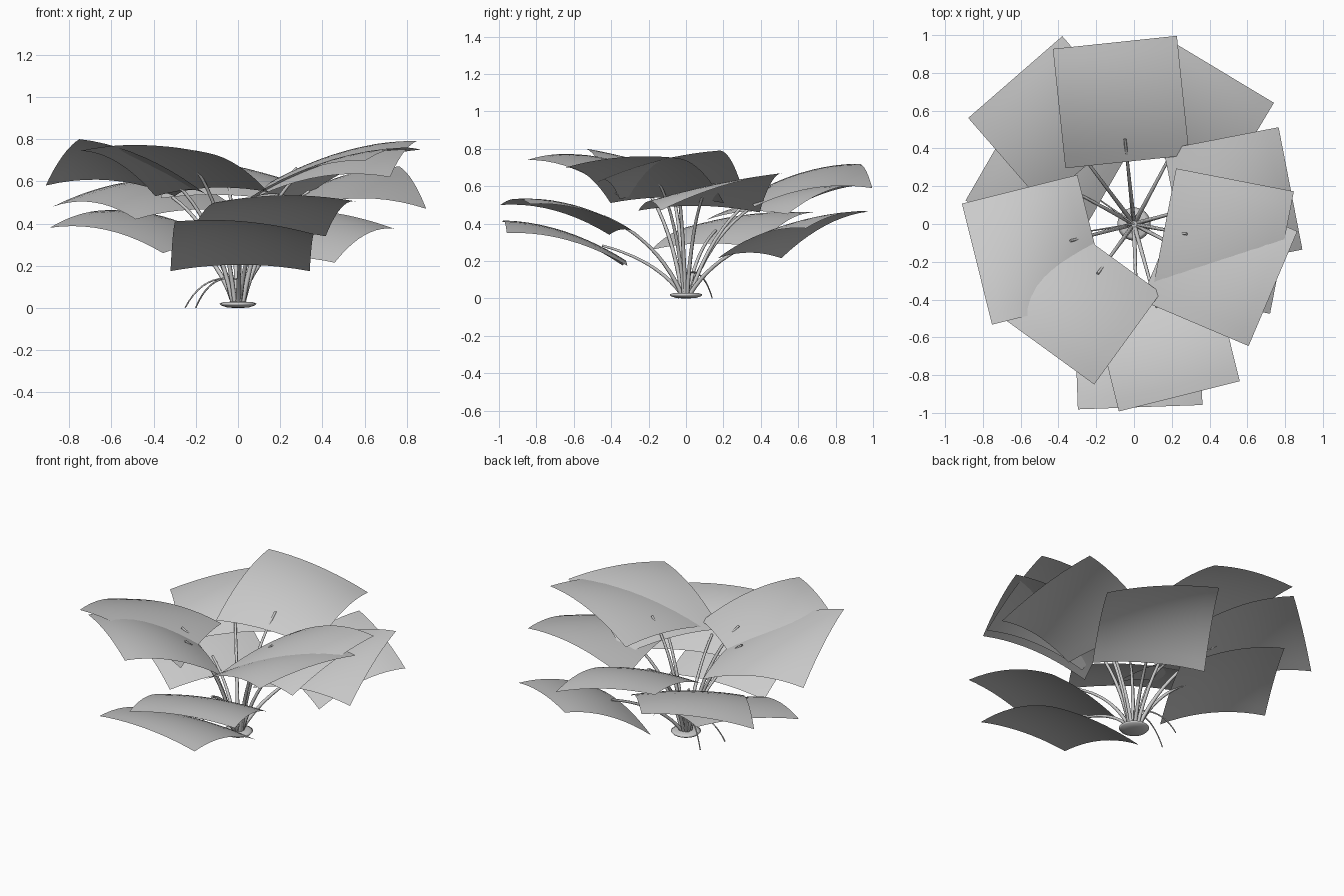
import bpy
import bmesh
from math import cos, sin, radians
from mathutils import Vector

if "Cube" in bpy.data.objects:
    bpy.data.objects.remove(bpy.data.objects["Cube"], do_unlink=True)

# One plain grey for the whole plant
grey = bpy.data.materials.new("plain_grey")
grey.use_nodes = True
grey.diffuse_color = (0.6, 0.6, 0.6, 1)
grey.node_tree.nodes["Principled BSDF"].inputs["Base Color"].default_value = (0.6, 0.6, 0.6, 1)

LEAF_WIDTH = 0.66
ARCH_ALONG = 0.05
ARCH_ACROSS = 0.03
LEAF_STEPS = 10
STEM_FOOT = Vector((0, 0, 0.025))


def add_mesh_object(name, bm):
    """Turn a bmesh into a smooth shaded object."""
    for face in bm.faces:
        face.smooth = True
    mesh = bpy.data.meshes.new(name)
    bm.to_mesh(mesh)
    bm.free()
    mesh.materials.append(grey)
    obj = bpy.data.objects.new(name, mesh)
    bpy.context.collection.objects.link(obj)
    return obj


def leaf_surface(azimuth, base_x, base_y, length, tip_left, tip_right, base_left, base_right):
    """Return a function giving the arched leaf surface at (along, across)."""
    angle = radians(azimuth)
    forward = Vector((cos(angle), sin(angle), 0))
    left = Vector((-sin(angle), cos(angle), 0))
    base = Vector((base_x, base_y, 0))

    def point(along, across):
        base_height = base_right + (base_left - base_right) * across
        tip_height = tip_right + (tip_left - tip_right) * across
        height = base_height + (tip_height - base_height) * along
        height += 4 * ARCH_ALONG * along * (1 - along)
        height += 4 * ARCH_ACROSS * across * (1 - across)
        spot = base + forward * length * along + left * LEAF_WIDTH * (across - 0.5)
        spot.z = height
        return spot

    return point


def add_leaf(name, surface):
    """A single sheet, arched along and across."""
    bm = bmesh.new()
    steps = [i / LEAF_STEPS for i in range(LEAF_STEPS + 1)]
    rows = [[bm.verts.new(surface(u, v)) for v in steps] for u in steps]
    for near, far in zip(rows, rows[1:]):
        for i in range(LEAF_STEPS):
            bm.faces.new((near[i], far[i], far[i + 1], near[i + 1]))
    return add_mesh_object(name, bm)


def add_stem(name, start, bend, end, thickness, end_scale):
    """A round tapering stem following a quadratic arc."""
    curve = bpy.data.curves.new(name, "CURVE")
    curve.dimensions = "3D"
    curve.bevel_depth = thickness
    curve.bevel_resolution = 1
    curve.resolution_u = 10
    curve.use_fill_caps = True
    spline = curve.splines.new("BEZIER")
    spline.bezier_points.add(1)
    first, last = spline.bezier_points
    for knot, spot in ((first, start), (last, end)):
        knot.handle_left_type = knot.handle_right_type = "FREE"
        knot.co = knot.handle_left = knot.handle_right = spot
    first.handle_right = start.lerp(bend, 2 / 3)
    last.handle_left = end.lerp(bend, 2 / 3)
    last.radius = end_scale
    curve.materials.append(grey)
    obj = bpy.data.objects.new(name, curve)
    bpy.context.collection.objects.link(obj)
    return obj


# Leaves: azimuth, base middle x and y, length, tip heights, base heights (left, right)
leaves = {
    "back_leaf": (96, -0.035, 0.33, 0.635, 0.72, 0.59, 0.52, 0.49),
    "upper_left_leaf": (-11, 0.16, -0.03, 0.635, 0.79, 0.62, 0.61, 0.53),
    "upper_right_leaf": (194, -0.22, -0.06, 0.63, 0.8, 0.58, 0.53, 0.53),
    "front_right_leaf": (234, -0.125, -0.17, 0.6, 0.74, 0.745, 0.55, 0.53),
    "left_leaf": (11, 0.22, 0.07, 0.62, 0.67, 0.47, 0.46, 0.47),
    "front_left_leaf": (-23, 0.165, -0.1, 0.62, 0.75, 0.7, 0.51, 0.51),
    "back_right_leaf": (131, -0.235, 0.325, 0.6, 0.48, 0.61, 0.42, 0.45),
    "low_back_left_leaf": (59, 0.175, 0.34, 0.55, 0.465, 0.375, 0.215, 0.215),
    "low_right_leaf": (150, -0.19, 0.1, 0.62, 0.38, 0.46, 0.26, 0.27),
    "lowest_front_leaf": (272, 0.01, -0.325, 0.645, 0.35, 0.41, 0.175, 0.175),
    "low_front_leaf": (-76, 0.095, -0.33, 0.6, 0.505, 0.5, 0.34, 0.34),
}
for name, values in leaves.items():
    surface = leaf_surface(*values)
    add_leaf(name, surface)
    # Each stem just pierces its leaf near the base
    end = surface(0.19, 0.5) + Vector((0, 0, 0.008))
    outward = Vector((end.x, end.y, 0))
    start = STEM_FOOT + outward.normalized() * 0.025
    bend = outward * 0.35 + Vector((0, 0, end.z * 0.72))
    add_stem(name.replace("leaf", "stem"), start, bend, end, 0.012, 0.6)

# Thin sprouts arching down to the ground
for name, x, y in (("back_sprout", -0.2, 0.14), ("side_sprout", -0.25, -0.04)):
    add_stem(name, STEM_FOOT + Vector((0, 0, 0.11)),
             Vector((x * 0.65, y * 0.65, 0.17)), Vector((x, y, 0.002)), 0.005, 0.7)
add_stem("sprout_stalk", STEM_FOOT, Vector((0, 0, 0.08)), Vector((0, 0, 0.14)), 0.006, 0.8)

# Lens shaped foot, faces turned inward
bm = bmesh.new()
profile = [(0, 0), (0.05, 0.002), (0.08, 0.012), (0.088, 0.021), (0.07, 0.028), (0, 0.032)]
verts = [bm.verts.new((r, 0, z)) for r, z in profile]
edges = [bm.edges.new(pair) for pair in zip(verts, verts[1:])]
bmesh.ops.spin(bm, geom=verts + edges, cent=(0, 0, 0), axis=(0, 0, 1),
               angle=radians(360), steps=24, use_duplicate=False)
bmesh.ops.remove_doubles(bm, verts=bm.verts, dist=0.0005)
bmesh.ops.recalc_face_normals(bm, faces=bm.faces)
bmesh.ops.reverse_faces(bm, faces=bm.faces)
add_mesh_object("foot", bm)
